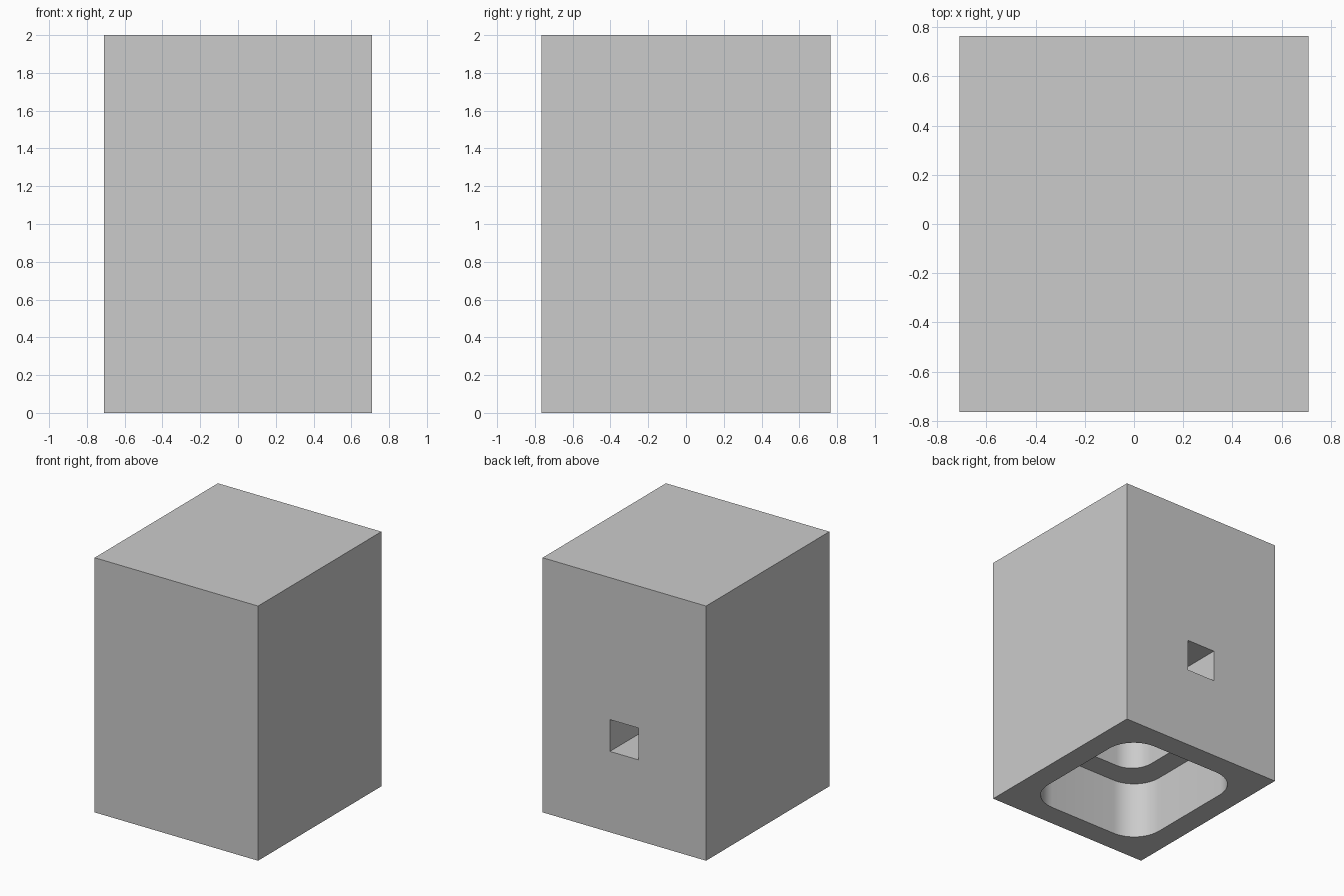
import bpy, bmesh, math
from mathutils import Matrix, Vector

if "Cube" in bpy.data.objects:
    bpy.data.objects.remove(bpy.data.objects["Cube"], do_unlink=True)

WIDTH, DEPTH, HEIGHT = 1.42, 1.53, 2.0
WALL, LEDGE = 0.18, 0.18
LEDGE_Z, CEILING_Z = 0.45, 1.8

grey = bpy.data.materials.new("plain_grey")
grey.use_nodes = True
colour = (0.6, 0.6, 0.6, 1)
grey.diffuse_color = colour
grey.node_tree.nodes["Principled BSDF"].inputs["Base Color"].default_value = colour


def block(name, size, z0, z1, y=0.0, radius=0.0):
    """Box standing on z0, with its upright edges optionally rounded."""
    bm = bmesh.new()
    bmesh.ops.create_cube(bm, size=1)
    scale = Matrix.Diagonal((size[0], size[1], z1 - z0, 1))
    move = Matrix.Translation(Vector((0, y, (z0 + z1) / 2)))
    bmesh.ops.transform(bm, matrix=move @ scale, verts=bm.verts)
    if radius:
        upright = [e for e in bm.edges
                   if abs(e.verts[0].co.z - e.verts[1].co.z) > 0.01]
        bmesh.ops.bevel(bm, geom=upright, offset=radius, segments=12,
                        profile=0.5, affect='EDGES')
    mesh = bpy.data.meshes.new(name)
    bm.to_mesh(mesh)
    bm.free()
    mesh.materials.append(grey)
    obj = bpy.data.objects.new(name, mesh)
    bpy.context.collection.objects.link(obj)
    return obj


def inset(amount):
    return WIDTH - 2 * amount, DEPTH - 2 * amount


# Outer housing
housing = block("housing", (WIDTH, DEPTH), 0, HEIGHT)

# Stepped cavity open at the bottom, and a square port through the back wall
cutters = [
    block("upper_cavity", inset(WALL + LEDGE), -0.1, CEILING_Z, radius=0.18),
    block("lower_cavity", inset(WALL), -0.2, LEDGE_Z, radius=0.235),
    block("back_port", (0.25, 0.6), 0.635, 0.885, y=0.65),
]
bpy.context.view_layer.objects.active = housing
for cutter in cutters:
    cutter.hide_render = True
    cut = housing.modifiers.new(cutter.name, 'BOOLEAN')
    cut.operation = 'DIFFERENCE'
    cut.solver = 'EXACT'
    cut.object = cutter
    bpy.ops.object.modifier_apply(modifier=cut.name)
    bpy.data.objects.remove(cutter, do_unlink=True)

# Smooth rounded corners, crisp edges
bpy.ops.object.select_all(action='DESELECT')
housing.select_set(True)
bpy.ops.object.shade_smooth_by_angle(angle=math.radians(30))
